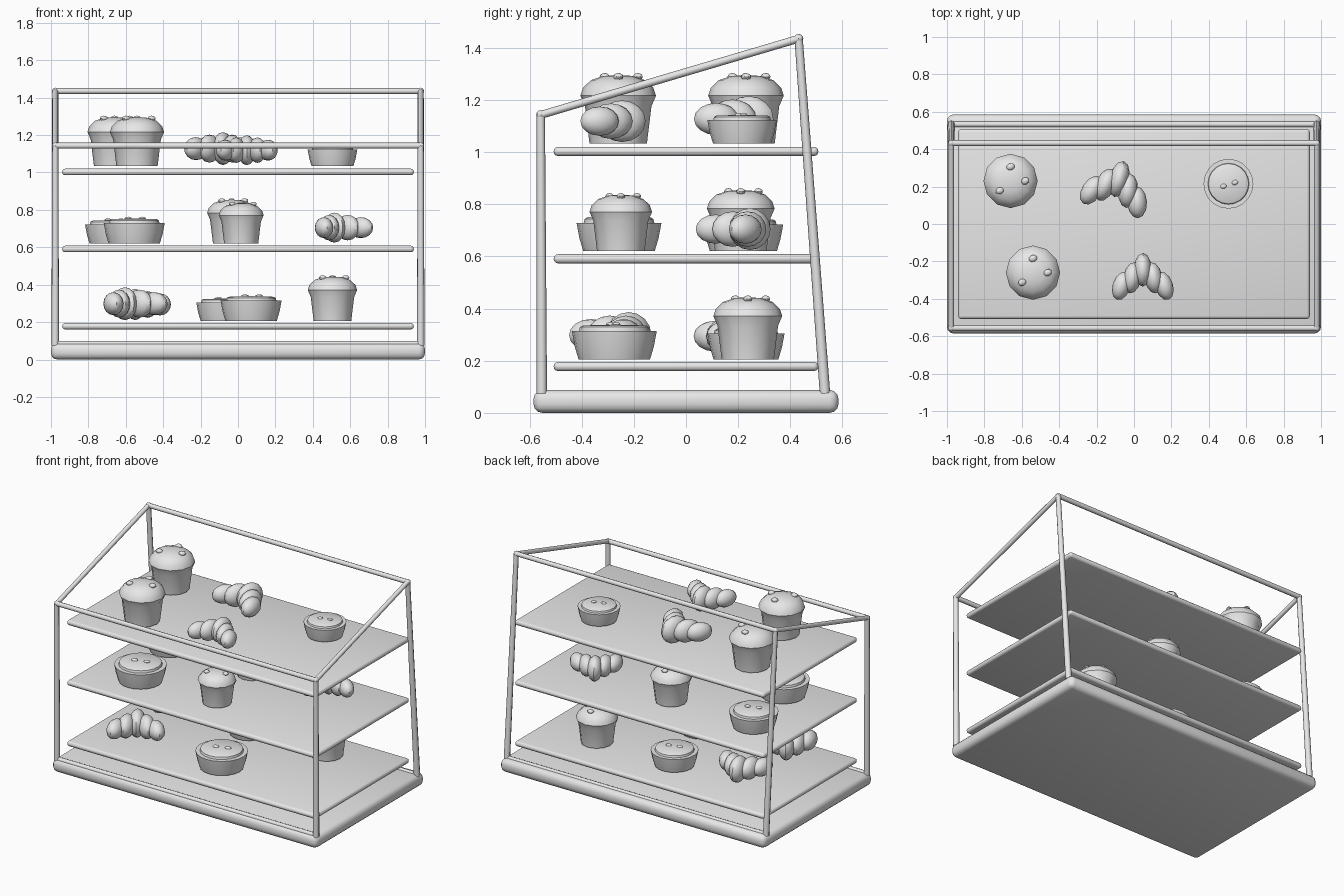
import bpy, bmesh, math
from mathutils import Vector, Matrix

if "Cube" in bpy.data.objects:
    bpy.data.objects.remove(bpy.data.objects["Cube"], do_unlink=True)

grey = bpy.data.materials.new("plain_grey")
grey.use_nodes = True
grey.diffuse_color = (0.8, 0.8, 0.8, 1)
grey.node_tree.nodes["Principled BSDF"].inputs["Base Color"].default_value = (0.8, 0.8, 0.8, 1)


def finish(name, bm, angle=40):
    """Turn a bmesh into a smooth-shaded object with sharp creases."""
    bmesh.ops.recalc_face_normals(bm, faces=bm.faces)
    mesh = bpy.data.meshes.new(name)
    bm.to_mesh(mesh)
    bm.free()
    mesh.materials.append(grey)
    mesh.shade_smooth()
    mesh.set_sharp_from_angle(angle=math.radians(angle))
    obj = bpy.data.objects.new(name, mesh)
    bpy.context.collection.objects.link(obj)
    return obj


def slab(name, size, center, radius):
    bm = bmesh.new()
    bmesh.ops.create_cube(bm, size=1, matrix=Matrix.Translation(center) @ Matrix.Diagonal((*size, 1)))
    bmesh.ops.bevel(bm, geom=bm.edges[:], offset=radius, segments=3, profile=0.5, affect='EDGES')
    return finish(name, bm)


def rod(name, a, b, r1=0.016, r2=0.016):
    a, b = Vector(a), Vector(b)
    d = b - a
    m = Matrix.Translation((a + b) / 2) @ d.to_track_quat('Z', 'Y').to_matrix().to_4x4()
    bm = bmesh.new()
    bmesh.ops.create_cone(bm, cap_ends=True, segments=8, radius1=r1, radius2=r2, depth=d.length, matrix=m)
    return finish(name, bm, 50)


def blob(bm, pos, radii, turn=0, u=12, v=8):
    m = Matrix.Translation(pos) @ Matrix.Rotation(turn, 4, 'Z') @ Matrix.Diagonal((*radii, 1))
    bmesh.ops.create_uvsphere(bm, u_segments=u, v_segments=v, radius=1, matrix=m)


def lathe(bm, profile, sides):
    verts = [bm.verts.new((r, 0, z)) for r, z in profile]
    edges = [bm.edges.new(p) for p in zip(verts, verts[1:])]
    bmesh.ops.spin(bm, geom=verts + edges, axis=(0, 0, 1), cent=(0, 0, 0),
                   angle=2 * math.pi, steps=sides, use_duplicate=False)
    bmesh.ops.remove_doubles(bm, verts=bm.verts[:], dist=0.0001)


def muffin(name, x, y, z, r):
    bm = bmesh.new()
    lathe(bm, [(0, 0), (.76, 0), (.88, .98), (1, 1.26), (.93, 1.47), (.72, 1.67), (.4, 1.78), (0, 1.81)], 12)
    for sx, sy in ((0, .52), (.54, 0), (-.4, -.36)):
        blob(bm, (sx, sy, 1.76), (.16, .13, .1), 0.4, 8, 6)
    bm.transform(Matrix.Translation((x, y, z)) @ Matrix.Scale(r, 4))
    return finish(name, bm)


def tart(name, x, y, z, r):
    bm = bmesh.new()
    lathe(bm, [(0, 0), (.84, 0), (.93, .3), (1, .67), (.83, .67), (.81, .76), (.74, .8), (0, .82)], 20)
    for sx, sy in ((-.2, -.1), (.26, .05)):
        blob(bm, (sx, sy, .82), (.13, .1, .06), 0.3, 8, 6)
    bm.transform(Matrix.Translation((x, y, z)) @ Matrix.Scale(r, 4))
    return finish(name, bm)


def croissant(name, x, y, z, scale, degrees):
    # plump lobes strung along a crescent, largest in the middle
    bm = bmesh.new()
    for t in range(-2, 3):
        k = abs(t)
        blob(bm, (.057 * t, -.043 * k, .085), (.048, .09 - .006 * k, .08 - .012 * k), math.radians(9 * t))
    turn = Matrix.Rotation(math.radians(degrees), 4, 'Z')
    bm.transform(Matrix.Translation((x, y, z)) @ turn @ Matrix.Scale(scale, 4))
    return finish(name, bm)


# Base and shelves
slab("base", (2, 1.17, .088), (0, 0, .044), .034)
for label, z in (("bottom", .178), ("middle", .591), ("top", 1.003)):
    slab(label + "_shelf", (1.88, 1.015, .035), (0, 0, z), .0165)

# Frame: leaning back posts, sloped side rails, cross rails
X = .977
front_low, front_high = (-.553, .075), (-.557, 1.143)
back_low, back_high = (.533, .075), (.432, 1.435)
for side, x in (("left", X), ("right", -X)):
    rod(side + "_front_post", (x, *front_low), (x, *front_high), .02, .016)
    rod(side + "_back_post", (x, *back_low), (x, *back_high), .02, .016)
    rod(side + "_sloped_rail", (x, *front_high), (x, *back_high), .015, .015)
    for label, p in (("front", front_high), ("back", back_high)):
        bm = bmesh.new()
        blob(bm, (x, *p), (.018, .018, .018), 0, 8, 6)
        finish(side + "_" + label + "_joint", bm)
for label, p in (("front_bottom", front_low), ("front_top", front_high),
                 ("back_bottom", back_low), ("back_top", back_high)):
    lift = .008 if "bottom" in label else 0
    rod(label + "_rail", (-X, p[0], p[1] + lift), (X, p[0], p[1] + lift))

# Top shelf pastries
T, M, B = 1.034, .62, .205
muffin("top_muffin_back", -.66, .23, T, .145)
muffin("top_muffin_front", -.54, -.26, T, .145)
croissant("top_croissant_back", -.08, .24, T, 1.1, -15)
croissant("top_croissant_front", .047, -.245, T, 1, 0)
tart("top_tart", .505, .215, T, .133)

# Middle shelf pastries
tart("middle_tart_back", -.665, .22, M, .153)
tart("middle_tart_front", -.555, -.257, M, .163)
muffin("middle_muffin_back", -.035, .21, M, .13)
muffin("middle_muffin_front", .017, -.25, M, .12)
croissant("middle_croissant", .515, .245, M, 1, 30)

# Bottom shelf pastries
croissant("bottom_croissant_back", -.55, .22, B, 1.05, 10)
croissant("bottom_croissant_front", -.605, -.22, B, 1.1, 30)
tart("bottom_tart_back", -.075, .23, B, .148)
tart("bottom_tart_front", .07, -.275, B, .163)
muffin("bottom_muffin", .505, .237, B, .132)
